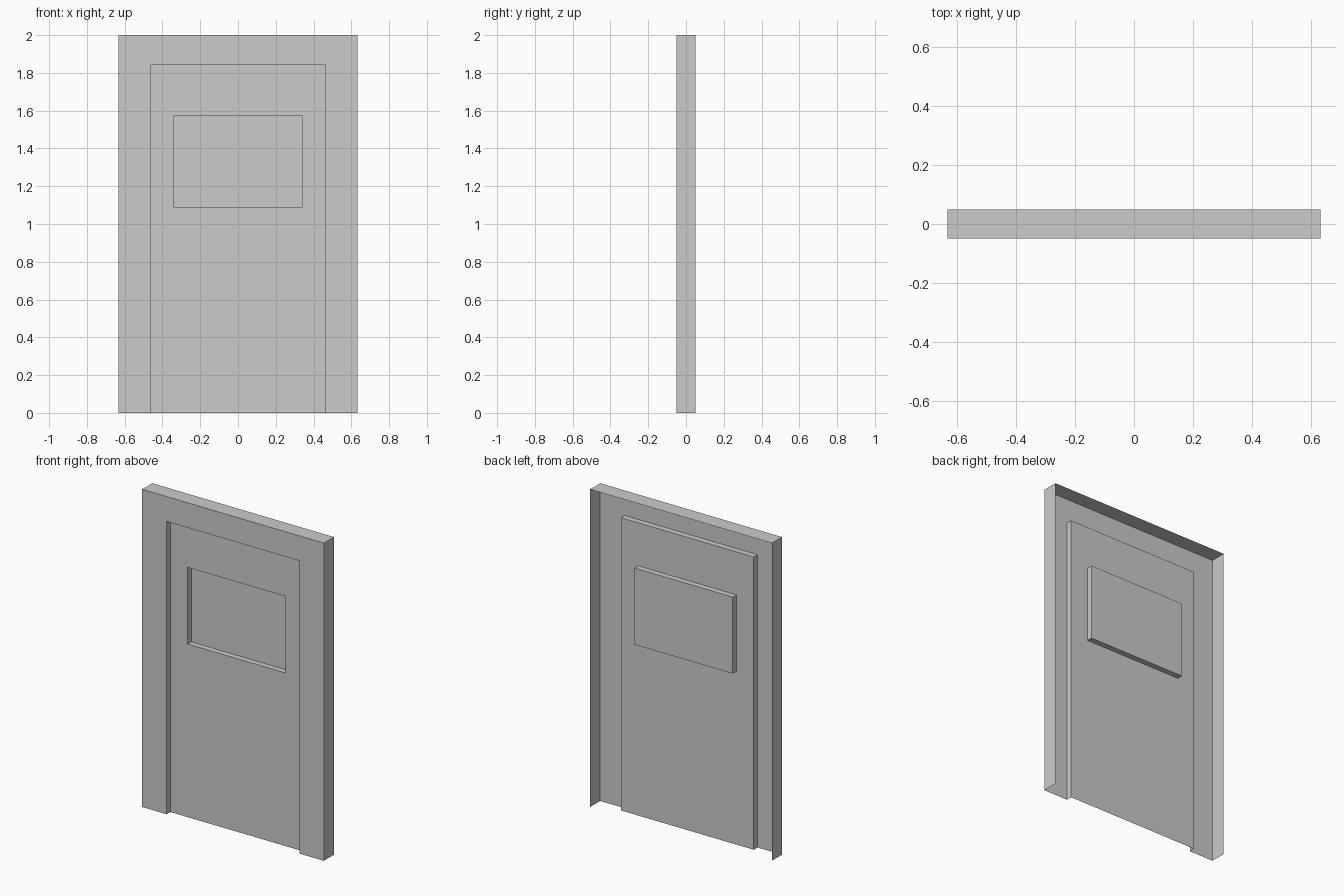
import bpy, bmesh

if "Cube" in bpy.data.objects:
    bpy.data.objects.remove(bpy.data.objects["Cube"])

FRONT, DOOR, WINDOW, BACK = -0.05, -0.013, 0.023, 0.05  # depth levels


def rect(half_w, z0, z1, y):
    """Corner loop: bottom left, top left, top right, bottom right."""
    return [(-half_w, y, z0), (-half_w, y, z1), (half_w, y, z1), (half_w, y, z0)]


def sheet(name, loops, closed=False, fill=False):
    """Bridge successive corner loops into an open sheet, facing the front."""
    bm = bmesh.new()
    rows = [[bm.verts.new(p) for p in loop] for loop in loops]
    for a, b in zip(rows, rows[1:]):
        for i in range(4 if closed else 3):
            j = (i + 1) % 4
            bm.faces.new((a[i], b[i], b[j], a[j]))
    if fill:
        bm.faces.new(rows[-1][::-1])
    mesh = bpy.data.meshes.new(name)
    bm.to_mesh(mesh)
    bm.free()
    obj = bpy.data.objects.new(name, mesh)
    bpy.context.collection.objects.link(obj)
    return obj


# Frame: outer sides and top, front face, and reveal around the door (open back)
sheet("door_frame", [rect(0.633, 0, 2, BACK), rect(0.633, 0, 2, FRONT),
                     rect(0.4625, 0, 1.843, FRONT), rect(0.4625, 0, 1.843, DOOR)])

# Door leaf around the window opening
sheet("door_leaf", [rect(0.4625, 0, 1.843, DOOR), rect(0.341, 1.09, 1.572, DOOR)],
      closed=True)

# Recessed window pane with its reveal
sheet("window_pane", [rect(0.341, 1.09, 1.572, DOOR), rect(0.341, 1.09, 1.572, WINDOW)],
      closed=True, fill=True)
